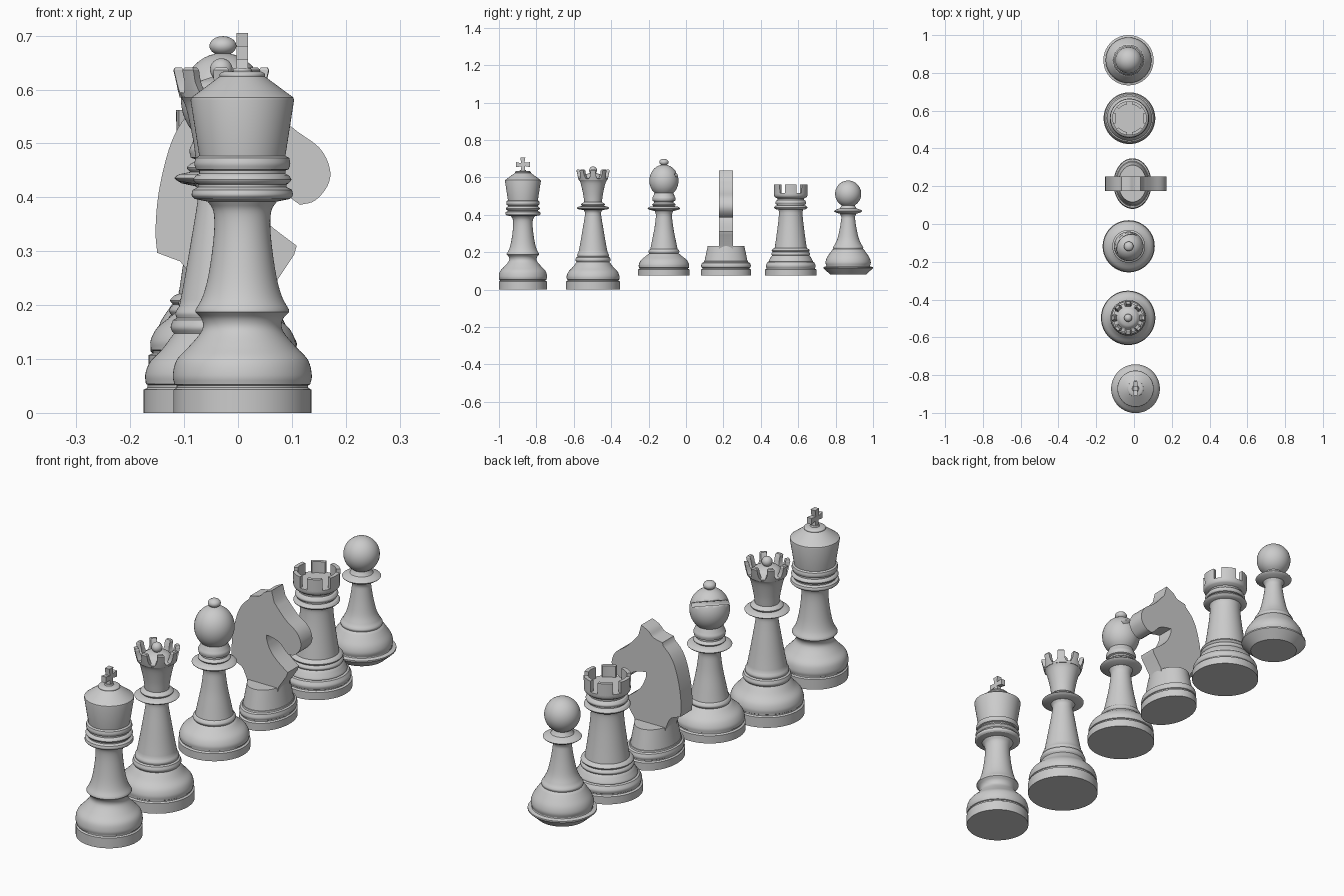
import bpy, bmesh, math
from math import sin, cos, pi, radians
from mathutils import Vector, Matrix

if "Cube" in bpy.data.objects:
    bpy.data.objects.remove(bpy.data.objects["Cube"])


def finish(name, bm, loc=(0, 0, 0), angle=32):
    bmesh.ops.remove_doubles(bm, verts=bm.verts, dist=1e-5)
    bmesh.ops.recalc_face_normals(bm, faces=bm.faces)
    me = bpy.data.meshes.new(name)
    bm.to_mesh(me)
    bm.free()
    ob = bpy.data.objects.new(name, me)
    ob.location = loc
    bpy.context.collection.objects.link(ob)
    bpy.ops.object.select_all(action='DESELECT')
    ob.select_set(True)
    bpy.context.view_layer.objects.active = ob
    bpy.ops.object.shade_smooth_by_angle(angle=radians(angle))
    return ob


def smooth(pts, n=4):
    """Catmull-Rom curve through a few points."""
    if len(pts) < 3:
        return [Vector(p) for p in pts]
    p = [Vector(q) for q in pts]
    p = [2 * p[0] - p[1]] + p + [2 * p[-1] - p[-2]]
    out = []
    for i in range(1, len(p) - 2):
        a, b, c, d = p[i - 1:i + 3]
        for k in range(n):
            t = k / n
            out.append(0.5 * (2 * b + (c - a) * t + (2 * a - 5 * b + 4 * c - d) * t * t
                              + (3 * b - a - 3 * c + d) * t ** 3))
    return out + [p[-2]]


def ball(r, z, rz=None, a0=-90, a1=90, n=16):
    """Profile of a round part, bottom to top."""
    rz = rz or r
    ang = [radians(a0 + (a1 - a0) * i / n) for i in range(n + 1)]
    return [(max(0, r * cos(a)), z + rz * sin(a)) for a in ang]


def lathe(name, curves, loc, sx=1, seg=64):
    """Turn a profile (list of smooth curves with corners between them)."""
    prof = [Vector((0, curves[0][0][1]))]
    for c in curves:
        prof += c if isinstance(c[0], Vector) else smooth(c)
    prof.append(Vector((0, prof[-1].y)))
    bm = bmesh.new()
    rings = []
    for r, z in prof:
        if r < 1e-4:
            rings.append([bm.verts.new((0, 0, z))] * seg)
        else:
            rings.append([bm.verts.new((r * cos(2 * pi * i / seg) * sx, r * sin(2 * pi * i / seg), z))
                          for i in range(seg)])
    for a, b in zip(rings, rings[1:]):
        for i in range(seg):
            j = (i + 1) % seg
            vs = list(dict.fromkeys((a[i], a[j], b[j], b[i])))
            if len(vs) > 2:
                bm.faces.new(vs)
    return finish(name, bm, loc)


def crown(name, loc, count, offset, levels):
    """Ring of curved teeth; levels = (z, inner r, outer r, half angle)."""
    bm = bmesh.new()
    n = 6
    for k in range(count):
        mid = radians(offset) + 2 * pi * k / count
        loops = []
        for z, ri, ro, half in levels:
            ang = [mid + radians(half) * (2 * i / n - 1) for i in range(n + 1)]
            loops.append([bm.verts.new((ro * cos(a), ro * sin(a), z)) for a in ang]
                         + [bm.verts.new((ri * cos(a), ri * sin(a), z)) for a in reversed(ang)])
        m = len(loops[0])
        for a, b in zip(loops, loops[1:]):
            for i in range(m):
                bm.faces.new((a[i], a[(i + 1) % m], b[(i + 1) % m], b[i]))
        for l in (loops[0], loops[-1]):
            for i in range(n):
                bm.faces.new((l[i], l[i + 1], l[m - 2 - i], l[m - 1 - i]))
    return finish(name, bm, loc)


def plate(name, pts, thick, loc, axis='y'):
    """Flat outline (h, z) extruded symmetrically along one axis."""
    bm = bmesh.new()
    def at(h, z, s):
        return (h, s, z) if axis == 'y' else (s, h, z)
    f = bm.faces.new([bm.verts.new(at(h, z, -thick / 2)) for h, z in pts])
    r = bmesh.ops.extrude_face_region(bm, geom=[f])
    vs = [v for v in r['geom'] if isinstance(v, bmesh.types.BMVert)]
    bmesh.ops.translate(bm, verts=vs, vec=at(0, 0, thick))
    return finish(name, bm, loc)


# King: turned body and flared cross
king = (0.008, -0.872, 0)
lathe('king_body', [
    [(.128, 0), (.128, .043)], [(.122, .047), (.122, .051)],
    [(.126, .053), (.129, .07), (.122, .098), (.1, .122), (.08, .145), (.073, .16), (.076, .175), (.087, .187)],
    [(.087, .191), (.074, .215), (.064, .25), (.056, .3), (.052, .345), (.054, .375), (.064, .392)],
    [(.088, .397), (.094, .404), (.092, .414)], [(.082, .419), (.082, .424)],
    [(.086, .426), (.091, .433), (.086, .441)], [(.08, .444), (.08, .45)],
    [(.086, .452), (.089, .462), (.087, .473)], [(.08, .477), (.096, .58)], [(.095, .585), (.045, .622)],
    [(.042, .624), (.042, .629), (.036, .633)], [(.018, .634), (.016, .64)]], king)
quarter = [(.008, .018), (.013, .037), (.018, .037)]
arm = [(-.013, .037), (.013, .037), (.008, .01)]
cross = []
for k in range(4):
    a = -k * pi / 2
    cross += [(h * cos(a) - z * sin(a), .668 + h * sin(a) + z * cos(a)) for h, z in arm]
plate('king_cross', cross, .021, king, 'x')

# Queen: turned body, eight-tooth crown and centre ball
queen = (-0.031, -0.497, 0)
lathe('queen_body', [
    [(.144, 0), (.144, .043)], [(.137, .047), (.137, .052)],
    [(.14, .054), (.141, .072), (.132, .095), (.11, .118), (.092, .142)],
    [(.088, .147), (.094, .158), (.09, .172)], [(.083, .176), (.085, .185), (.081, .194)],
    [(.078, .198), (.068, .25), (.056, .32), (.046, .38), (.043, .41), (.05, .425)],
    [(.078, .429), (.087, .436), (.078, .443)], [(.058, .447), (.064, .455), (.056, .463)],
    [(.047, .467), (.053, .51), (.066, .568), (.078, .59)], [(.079, .594), (.062, .596)],
    [(.06, .597), (.045, .613), (.022, .622)], [(.012, .622), (.012, .625)]], queen)
crown('queen_crown', queen, 8, 0, [(.585, .058, .077, 19), (.6, .062, .081, 13),
                                   (.615, .066, .084, 9.5), (.636, .071, .089, 9.5), (.641, .074, .086, 7)])
lathe('queen_ball', [[Vector(p) for p in ball(.021, .637)]], queen)

# Bishop: turned body with slanted slot in the head, and top ball
bishop = (-0.028, -0.118, 0)
body = lathe('bishop_body', [
    [(.138, .075), (.138, .107)], [(.13, .111), (.13, .115)],
    [(.134, .117), (.134, .135), (.122, .158), (.098, .178), (.084, .19)],
    [(.078, .193), (.083, .203), (.078, .213)],
    [(.073, .216), (.064, .26), (.052, .32), (.045, .37), (.043, .4), (.049, .42)],
    [(.077, .426), (.087, .434), (.075, .443)], [(.055, .446), (.063, .454), (.055, .462)],
    [(.052, .464), (.052, .471)], [(.06, .474), (.062, .488), (.057, .5)],
    [Vector(p) for p in ball(.078, .582, .086, -50, 80)]], bishop)
bm = bmesh.new()
bmesh.ops.create_cube(bm, size=1, matrix=Matrix.Rotation(radians(135), 4, 'Z') @ Matrix.Rotation(radians(-27), 4, 'Y')
                      @ Matrix.Translation((.115, 0, 0)) @ Matrix.Diagonal((.2, .3, .016, 1)))
cutter = finish('slot_cutter', bm, (bishop[0], bishop[1], .601))
cutter.hide_render = True
mod = body.modifiers.new('slot', 'BOOLEAN')
mod.operation = 'DIFFERENCE'
mod.object = cutter
mod.solver = 'EXACT'
bpy.context.view_layer.objects.active = body
bpy.ops.object.modifier_apply(modifier='slot')
bpy.data.objects.remove(cutter)
lathe('bishop_ball', [[Vector(p) for p in ball(.025, .681, .018)]], bishop)

# Knight: oval base and flat horse-head plate
knight = (-0.008, 0.214, 0)
lathe('knight_base', [
    [(.134, .075), (.134, .107)], [(.126, .111), (.126, .115)], [(.13, .117), (.133, .128), (.129, .142)],
    [(.12, .145), (.118, .151)], [(.115, .152), (.098, .232)]], knight, sx=.75)
outline = smooth([(-.15, .297), (-.153, .34), (-.147, .41), (-.128, .49), (-.104, .54), (-.07, .575)])
outline += smooth([(-.066, .588), (-.045, .592), (-.02, .6), (.0, .62), (.034, .636)])
outline += smooth([(.046, .59), (.098, .532), (.15, .493), (.17, .455), (.167, .423), (.143, .394), (.115, .386)])
outline += smooth([(.1, .397), (.075, .424), (.045, .437), (.01, .443)])
outline += smooth([(.012, .42), (.028, .383), (.056, .351), (.109, .31)])
outline += [Vector(p) for p in [(.104, .293), (.066, .236), (.06, .2), (-.075, .2), (-.082, .235),
                                (-.097, .268), (-.107, .281)]]
plate('knight_head', outline, .076, (0, .2135, 0))

# Rook: turned tower and six battlements
rook = (-0.024, 0.56, 0)
lathe('rook_body', [
    [(.137, .075), (.137, .107)], [(.129, .111), (.129, .115)],
    [(.131, .117), (.133, .13), (.125, .146)], [(.117, .149), (.117, .155), (.104, .178)],
    [(.1, .182), (.104, .19), (.1, .198)], [(.096, .201), (.102, .209), (.094, .218)],
    [(.086, .221), (.076, .29), (.067, .36), (.063, .41), (.066, .427)],
    [(.082, .43), (.09, .438), (.084, .447)], [(.074, .45), (.074, .454)],
    [(.079, .456), (.083, .466), (.077, .476)], [(.07, .479), (.071, .487)],
    [(.076, .489), (.086, .496), (.09, .504)], [(.09, .515), (.077, .515)]], rook)
crown('rook_battlements', rook, 6, 0, [(.51, .075, .09, 19.5), (.562, .075, .091, 19.5)])

# Pawn: turned body with round head
pawn = (-0.029, 0.867, 0)
lathe('pawn_body', [
    [(.095, .08), (.133, .114)], [(.133, .12), (.118, .124)],
    [(.117, .127), (.121, .145), (.115, .168), (.1, .192), (.085, .213)],
    [(.079, .217), (.081, .225), (.077, .233)],
    [(.074, .236), (.058, .27), (.046, .32), (.038, .37), (.037, .39), (.044, .405)],
    [(.066, .412), (.075, .42), (.063, .428)], [(.045, .434), (.036, .447)],
    [Vector(p) for p in ball(.07, .512, .071, -60, 90)]], pawn)
